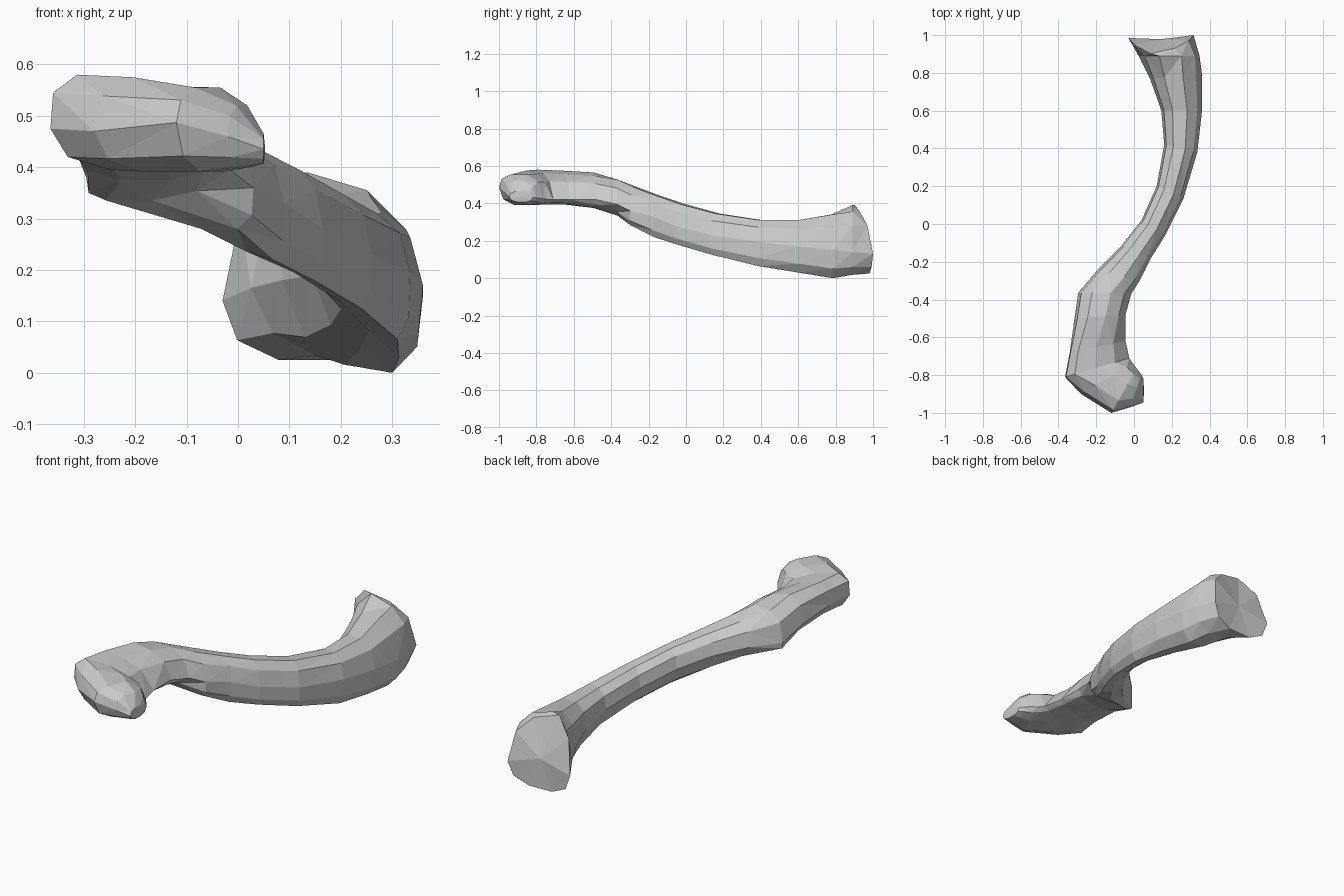
import bpy, bmesh, math
from mathutils import Vector

if "Cube" in bpy.data.objects:
    bpy.data.objects.remove(bpy.data.objects["Cube"])

# Cross-sections: left edge xyz, right edge xyz, top z, bottom z
SECTIONS = [
    (.05, -.945, .435, .05, -.82, .43, .465, .407),
    (-.02, -.97, .46, .04, -.80, .43, .52, .40),
    (-.12, -1.0, .487, .015, -.765, .425, .555, .392),
    (-.28, -.90, .47, -.005, -.74, .42, .575, .392),
    (-.365, -.81, .475, -.025, -.71, .42, .58, .395),
    (-.34, -.68, .465, -.045, -.62, .42, .575, .395),
    (-.315, -.50, .43, -.045, -.48, .42, .565, .375),
    (-.295, -.365, .38, -.015, -.37, .395, .527, .335),
    (-.19, -.24, .375, .03, -.30, .36, .485, .28),
    (-.07, -.12, .345, .09, -.18, .33, .44, .22),
    (.04, .02, .30, .165, -.06, .28, .395, .18),
    (.12, .20, .25, .26, .13, .23, .345, .125),
    (.16, .42, .215, .335, .38, .195, .31, .065),
    (.145, .60, .19, .36, .60, .17, .31, .03),
    (.085, .77, .18, .36, .79, .15, .34, .0),
    (.025, .89, .165, .347, .89, .14, .39, .018),
    (-.03, .985, .14, .315, 1.0, .13, .39, .025),
]
SIDES = 10
END_Z = .13


def leans(y):
    """How far the crest leans left and the lower ridge leans right."""
    if y < -.6:
        return (.42 if y > -.85 else .1), .05
    if y < -.3:
        return .15, (-.45 if y > -.4 else 0)
    if y < .85:
        return .1, (.45 if y < .5 else .25)
    return -.05, (.15 if y < .95 else 0)


def ring(s):
    """Lopsided rounded cross-section through two edges, a top and a bottom."""
    left, right = Vector(s[:3]), Vector(s[3:6])
    mid, half = (left + right) / 2, (right - left) / 2
    y = s[1]
    crest, keel = leans(y)
    pts = []
    for i in range(SIDES):
        a = 2 * math.pi * i / SIDES
        c, q = math.cos(a), math.sin(a)
        u = math.copysign(abs(c) ** .85, c)
        v = math.copysign(min(1, abs(q) / .951) ** .85, q)
        # Ease the lean so no point passes the left or right edge
        shift = -crest * v if v > 0 else -keel * v
        w = u + shift * (1 - .6 * max(0, u * math.copysign(1, shift)))
        w = max(-.97, min(.97, w)) if abs(v) > .01 else w
        p = mid + half * w
        flat = mid.z + half.z * w
        p.z = flat + abs(v) * ((s[6] if v > 0 else s[7]) - flat)
        # Both ends fall away on the upper right
        if v > 0 and u > 0:
            p.z -= .035 * v if y > .85 else .018 * v if -.93 < y < -.45 else 0
        # Underside of the shaft rises to the left of its ridge
        if v < 0 and u < 0 and -.2 < y < .95:
            p.z -= .016 * v
        pts.append(p)
    return pts


# Bone shaft with both swollen ends, lofted as one skin
bm = bmesh.new()
rings = []
for k, s in enumerate(SECTIONS):
    pts = ring(s)
    if k == len(SECTIONS) - 1:
        # Joint face curves back towards its upper and lower rims
        for p in pts:
            p.y -= 1.3 * (p.z - END_Z) ** 2
    rings.append([bm.verts.new(p) for p in pts])
for a, b in zip(rings, rings[1:]):
    for i in range(SIDES):
        j = (i + 1) % SIDES
        bm.faces.new((a[i], a[j], b[j], b[i]))

# Joint caps, closed around a central point
for r, bulge in ((rings[0], Vector((.003, 0, 0))), (rings[-1], Vector((0, .012, 0)))):
    centre = sum((v.co for v in r), Vector()) / SIDES
    tip = bm.verts.new(centre + bulge)
    for i in range(SIDES):
        bm.faces.new((r[i], r[(i + 1) % SIDES], tip))

bmesh.ops.triangulate(bm, faces=[f for f in bm.faces if len(f.verts) > 3])
bmesh.ops.recalc_face_normals(bm, faces=bm.faces)
mesh = bpy.data.meshes.new("collar_bone")
bm.to_mesh(mesh)
bm.free()
bpy.context.collection.objects.link(bpy.data.objects.new("collar_bone", mesh))
